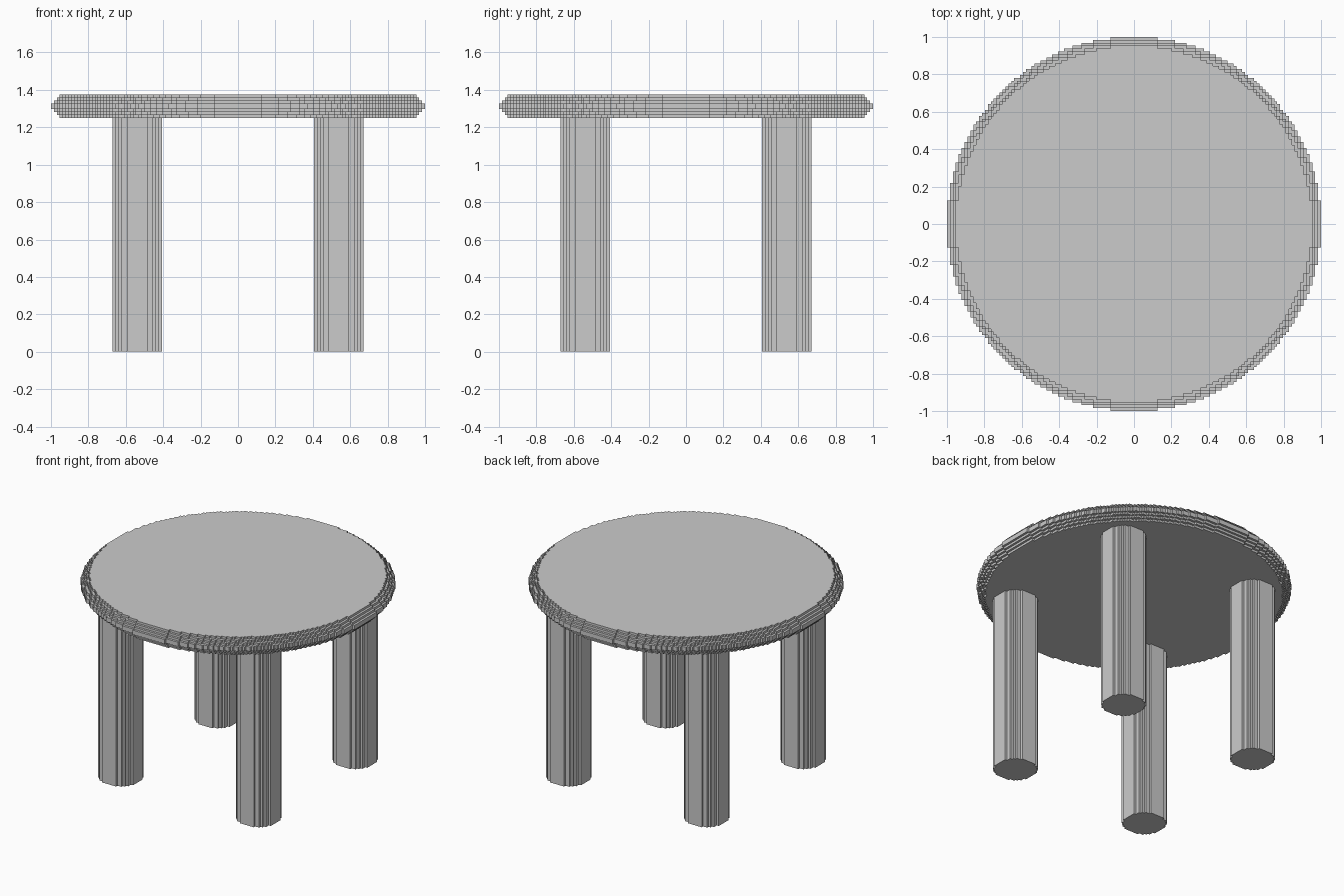
import bpy
import bmesh
import math
from mathutils import Vector

CELL = 1 / 64          # size of one block
LEG_HEIGHT = 80        # measured in blocks
LEG_OFFSET = 34.5

cube = bpy.data.objects.get("Cube")
if cube:
    bpy.data.objects.remove(cube, do_unlink=True)

grey = bpy.data.materials.new("plain_grey")
grey.use_nodes = True
grey.diffuse_color = (0.6, 0.6, 0.6, 1)
grey.node_tree.nodes["Principled BSDF"].inputs["Base Color"].default_value = (0.6, 0.6, 0.6, 1)


def half_width(radius, y, odd):
    """Half width, in blocks, of a stepped circle along one row."""
    if abs(y) >= radius:
        return 0
    shift = 0.5 if odd else 0
    return math.floor(math.sqrt(radius ** 2 - y ** 2) + 0.5 - shift) + shift


def add_quad(bm, points, normal):
    face = bm.faces.new([bm.verts.new(Vector(p) * CELL) for p in points])
    face.normal_update()
    if face.normal.dot(Vector(normal)) < 0:
        face.normal_flip()


def spans(wide, narrow):
    """Stretches of a wide row that a narrow neighbour leaves uncovered."""
    if wide <= narrow:
        return []
    if narrow == 0:
        return [(-wide, wide)]
    return [(-wide, -narrow), (narrow, wide)]


def stepped_disc(name, layers, count, location, capped=True):
    """Stack of stepped circles; layers holds (radius, bottom, top)."""
    bm = bmesh.new()
    odd = count % 2 == 1
    rows = [j + 0.5 - count / 2 for j in range(count)]
    for k, (radius, low, high) in enumerate(layers):
        below = layers[k - 1][0] if k > 0 else 0
        above = layers[k + 1][0] if k + 1 < len(layers) else 0
        for y in rows:
            w = half_width(radius, y, odd)
            if w == 0:
                continue
            front, back = y - 0.5, y + 0.5
            # Walls at both ends of the row
            for side in (-1, 1):
                x = side * w
                add_quad(bm, [(x, front, low), (x, back, low),
                              (x, back, high), (x, front, high)], (side, 0, 0))
                # Step walls towards the neighbouring rows
                edge = y + side * 0.5
                for a, b in spans(w, half_width(radius, y + side, odd)):
                    add_quad(bm, [(a, edge, low), (b, edge, low),
                                  (b, edge, high), (a, edge, high)], (0, side, 0))
            # Exposed ledges, underside and upper face
            for z, other, up in ((low, below, -1), (high, above, 1)):
                if up == 1 and not capped:
                    continue
                for a, b in spans(w, half_width(other, y, odd)):
                    add_quad(bm, [(a, front, z), (b, front, z),
                                  (b, back, z), (a, back, z)], (0, 0, up))
    bmesh.ops.remove_doubles(bm, verts=bm.verts, dist=CELL / 100)
    mesh = bpy.data.meshes.new(name)
    bm.to_mesh(mesh)
    bm.free()
    mesh.materials.append(grey)
    obj = bpy.data.objects.new(name, mesh)
    obj.location = Vector(location) * CELL
    bpy.context.collection.objects.link(obj)
    return obj


# Round top with a stepped, rounded rim
rim = [61, 62, 63, 64, 64, 63, 62, 61]
stepped_disc("table_top", [(r, k, k + 1) for k, r in enumerate(rim)], 128,
             (0, 0, LEG_HEIGHT))

# Four round legs
for y_name, sy in (("front", -1), ("back", 1)):
    for x_name, sx in (("right", -1), ("left", 1)):
        stepped_disc(f"{y_name}_{x_name}_leg", [(8.75, 0, LEG_HEIGHT)], 17,
                     (sx * LEG_OFFSET, sy * LEG_OFFSET, 0), capped=False)
